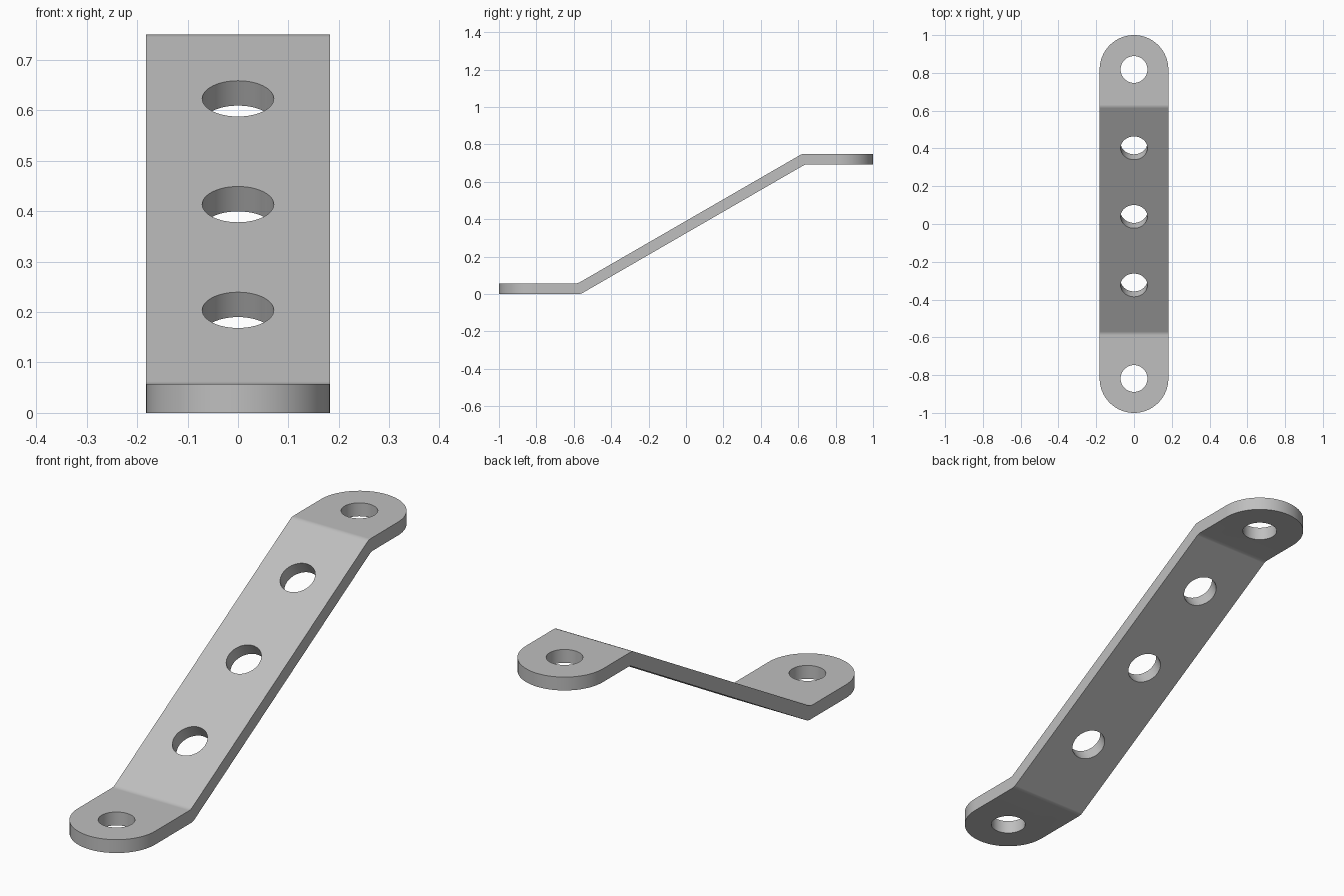
import bpy, bmesh, math
from mathutils import Matrix, Vector

if "Cube" in bpy.data.objects:
    bpy.data.objects.remove(bpy.data.objects["Cube"], do_unlink=True)

HALF_WIDTH, THICK, HEIGHT = 0.182, 0.057, 0.75
HOLE = 0.071
SLOPE = math.radians(30)
END = 1 - HALF_WIDTH                      # centre of each rounded end
BEND_Y = (-0.563, 0.637)                  # bends along the underside
SHIFT = THICK * math.tan(SLOPE / 2)       # bend offset on the upper side

metal = bpy.data.materials.new("grey metal")
metal.use_nodes = True
grey = (0.52, 0.52, 0.52, 1)
metal.diffuse_color = grey
metal.node_tree.nodes["Principled BSDF"].inputs["Base Color"].default_value = grey


def make_object(name, bm):
    bmesh.ops.recalc_face_normals(bm, faces=bm.faces[:])
    mesh = bpy.data.meshes.new(name)
    bm.to_mesh(mesh)
    bm.free()
    obj = bpy.data.objects.new(name, mesh)
    bpy.context.collection.objects.link(obj)
    mesh.materials.append(metal)
    return obj


def prism(points, direction):
    """Extrude a closed outline along a direction."""
    bm = bmesh.new()
    face = bm.faces.new([bm.verts.new(p) for p in points])
    out = bmesh.ops.extrude_face_region(bm, geom=[face])["geom"]
    moved = [g for g in out if isinstance(g, bmesh.types.BMVert)]
    bmesh.ops.translate(bm, verts=moved, vec=direction)
    return bm


def boolean(target, cutter, operation):
    mod = target.modifiers.new("cut", 'BOOLEAN')
    mod.operation, mod.object, mod.solver = operation, cutter, 'EXACT'
    bpy.context.view_layer.objects.active = target
    bpy.ops.object.modifier_apply(modifier=mod.name)
    bpy.data.objects.remove(cutter, do_unlink=True)


# Bent strip: side profile swept across the width
low, high = BEND_Y
top = HEIGHT - THICK
under = [(-1.1, 0), (low, 0), (high, top), (1.1, top)]
upper = [(y - (SHIFT if abs(y) < 1 else 0), z + THICK) for y, z in under]
outline = [Vector((-0.3, y, z)) for y, z in under + upper[::-1]]
bm = prism(outline, Vector((0.6, 0, 0)))
bends = [e for e in bm.edges
         if abs(e.verts[0].co.x - e.verts[1].co.x) > 0.5 and abs(e.verts[0].co.y) < 1]
bmesh.ops.bevel(bm, geom=bends, offset=0.01, segments=2, profile=0.5, affect='EDGES')
strap = make_object("bent_strap", bm)

# Plan outline with rounded ends
plan = []
for centre, start in ((END, 0), (-END, math.pi)):
    for i in range(33):
        a = start + math.pi * i / 32
        plan.append(Vector((HALF_WIDTH * math.cos(a),
                            centre + HALF_WIDTH * math.sin(a), -0.5)))
boolean(strap, make_object("plan_cutter", prism(plan, Vector((0, 0, 2)))), 'INTERSECT')

# Bolt holes: upright in the ends, square to the sloping web
holes = [((0, -END, 0), 0), ((0, END, top), 0)]
for y in (-0.324, 0.039, 0.402):
    z = THICK + (y - (low - SHIFT)) * math.tan(SLOPE)
    holes.append(((0, y, z), SLOPE))
for place, tilt in holes:
    bm = bmesh.new()
    bmesh.ops.create_cone(bm, cap_ends=True, segments=48, radius1=HOLE, radius2=HOLE, depth=0.3,
                          matrix=Matrix.Translation(place) @ Matrix.Rotation(tilt, 4, 'X'))
    boolean(strap, make_object("hole_cutter", bm), 'DIFFERENCE')

# Smooth the curved rims and bends, keeping the flats flat
bpy.ops.object.select_all(action='DESELECT')
strap.select_set(True)
bpy.context.view_layer.objects.active = strap
bpy.ops.object.shade_smooth_by_angle(angle=math.radians(30))
weighted = strap.modifiers.new("flat faces", 'WEIGHTED_NORMAL')
weighted.keep_sharp = True
